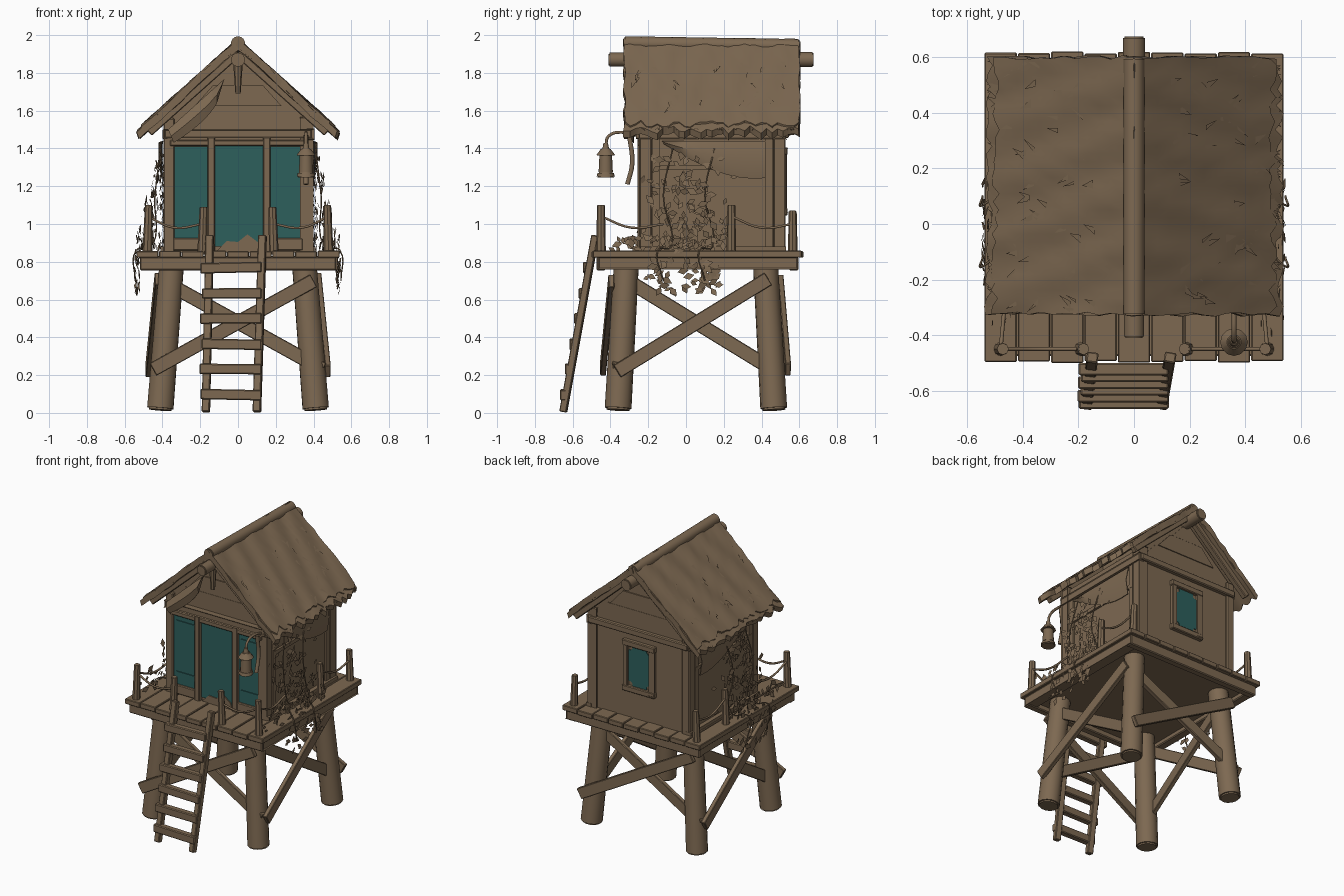
import bpy, bmesh, math, random
from mathutils import Vector

random.seed(7)
if "Cube" in bpy.data.objects:
    bpy.data.objects.remove(bpy.data.objects["Cube"])


def material(name, rgb):
    m = bpy.data.materials.new(name)
    m.use_nodes = True
    m.diffuse_color = (*rgb, 1)
    m.node_tree.nodes["Principled BSDF"].inputs["Base Color"].default_value = (*rgb, 1)
    return m


WOOD = material("weathered brown", (0.205, 0.14, 0.083))
TEAL = material("painted teal", (0.026, 0.115, 0.107))
SIDES = (-1, 1)


def finish(name, bm, mat=WOOD, smooth=False):
    bmesh.ops.recalc_face_normals(bm, faces=bm.faces)
    me = bpy.data.meshes.new(name)
    bm.to_mesh(me)
    bm.free()
    me.materials.append(mat)
    ob = bpy.data.objects.new(name, me)
    bpy.context.collection.objects.link(ob)
    if smooth:
        bpy.ops.object.select_all(action="DESELECT")
        ob.select_set(True)
        bpy.context.view_layer.objects.active = ob
        bpy.ops.object.shade_smooth_by_angle(angle=math.radians(40))
    return ob


def box(name, lo, hi, mat=WOOD, bevel=0.0):
    lo, hi = Vector(lo), Vector(hi)
    bm = bmesh.new()
    bmesh.ops.create_cube(bm, size=1)
    for v in bm.verts:
        v.co = (lo + hi) / 2 + v.co * (hi - lo)
    if bevel:
        bmesh.ops.bevel(bm, geom=bm.edges[:], offset=bevel, segments=1, affect="EDGES")
    finish(name, bm, mat)


def beam(name, a, b, thick, width):
    # Squared timber between two points; width lies in the vertical plane
    a, b = Vector(a), Vector(b)
    bm = bmesh.new()
    bmesh.ops.create_cube(bm, size=1)
    for v in bm.verts:
        v.co = v.co * Vector((thick, width, (b - a).length))
    bmesh.ops.bevel(bm, geom=bm.edges[:], offset=min(thick, width) * 0.12, segments=1, affect="EDGES")
    ob = finish(name, bm)
    ob.location = (a + b) / 2
    ob.rotation_euler = (b - a).to_track_quat("Z", "Y").to_euler()


def log(name, a, b, r1, r2, sides=14):
    a, b = Vector(a), Vector(b)
    bm = bmesh.new()
    bmesh.ops.create_cone(bm, cap_ends=True, segments=sides, radius1=r1, radius2=r2, depth=(b - a).length)
    rims = [e for e in bm.edges if any(len(f.verts) > 4 for f in e.link_faces)]
    bmesh.ops.bevel(bm, geom=rims, offset=min(r1, r2) * 0.15, segments=2, affect="EDGES")
    ob = finish(name, bm, smooth=True)
    ob.location = (a + b) / 2
    ob.rotation_euler = (b - a).to_track_quat("Z", "Y").to_euler()


def rope(name, points, r=0.007):
    cu = bpy.data.curves.new(name, "CURVE")
    cu.dimensions = "3D"
    cu.bevel_depth, cu.bevel_resolution, cu.resolution_u = r, 1, 5
    cu.use_fill_caps = True
    sp = cu.splines.new("BEZIER")
    sp.bezier_points.add(len(points) - 1)
    for p, co in zip(sp.bezier_points, points):
        p.co, p.handle_left_type, p.handle_right_type = co, "AUTO", "AUTO"
    cu.materials.append(WOOD)
    bpy.context.collection.objects.link(bpy.data.objects.new(name, cu))


def extrude(bm, offset):
    ext = bmesh.ops.extrude_face_region(bm, geom=bm.faces[:], use_keep_orig=True)["geom"]
    bmesh.ops.translate(bm, vec=offset, verts=[v for v in ext if isinstance(v, bmesh.types.BMVert)])


def sheet(name, rows, offset):
    bm = bmesh.new()
    grid = [[bm.verts.new(p) for p in row] for row in rows]
    for r, q in zip(grid, grid[1:]):
        for i in range(len(r) - 1):
            bm.faces.new((r[i], r[i + 1], q[i + 1], q[i]))
    extrude(bm, offset)
    finish(name, bm, smooth=True)


def prism(name, outline, y0, y1):
    bm = bmesh.new()
    bm.faces.new([bm.verts.new((x, y0, z)) for x, z in outline])
    extrude(bm, (0, y1 - y0, 0))
    finish(name, bm)


# Stilts and cross braces: on each face one brace outside the stilts, one between them
for s in SIDES:
    for yb, yt in ((-0.36, -0.315), (0.465, 0.42)):
        log("stilt", (s * 0.412, yb, 0.015), (s * 0.35, yt, 0.8), 0.071, 0.066)
    y_low, y_high = (-0.43, -0.385) if s < 0 else (0.53, 0.49)
    for d in SIDES:
        off = 0.01 if d == -s else -0.055
        beam("side_brace", (s * (0.465 + off), 0.055 + 0.42 * d, 0.22), (s * (0.415 + off), 0.055 - 0.38 * d, 0.71), 0.03, 0.075)
        off = s * (0.01 if d == s else -0.055)
        beam("end_brace", (d * 0.45, y_low + off, 0.23), (-d * 0.4, y_high + off, 0.7), 0.03, 0.075)

# Deck: frame and planks
for s in SIDES:
    box("deck_side_beam", (s * 0.52, -0.465, 0.76), (s * 0.46, 0.59, 0.825), bevel=0.006)
for y in (-0.475, 0.545):
    box("deck_end_beam", (-0.52, y, 0.755), (0.52, y + 0.05, 0.825), bevel=0.006)
box("deck_underside", (-0.5, -0.44, 0.79), (0.5, 0.57, 0.83))
planks = 9
for i in range(planks):
    x = -0.54 + 1.08 * i / planks
    j = random.uniform(-0.004, 0.008)
    box("deck_plank", (x + 0.002, -0.497 - j, 0.822), (x + 0.118, 0.617 + j, 0.857 - j / 2), bevel=0.004)

# Ladder
for xb, xt in ((-0.17, -0.15), (0.1, 0.13)):
    beam("ladder_rail", (xb, -0.65, 0.005), (xt, -0.48, 0.94), 0.042, 0.038)
for i in range(6):
    z = 0.1 + 0.133 * i
    y = -0.662 + 0.183 * z
    beam("ladder_rung", (-0.205 + random.uniform(0, 0.015), y, z), (0.125, y, z + random.uniform(-0.008, 0.008)), 0.045, 0.055)

# Walls and timber frame
prism("house_walls", [(-0.38, 0.85), (0.38, 0.85), (0.38, 1.55), (0, 1.895), (-0.38, 1.55)], -0.225, 0.51)
for s in SIDES:
    for y in (-0.215, 0.495):
        box("corner_post", (s * 0.395, y - 0.033, 0.85), (s * 0.335, y + 0.033, 1.56), bevel=0.006)
    box("side_top_beam", (s * 0.4, -0.25, 1.45), (s * 0.37, 0.53, 1.5), bevel=0.005)
    box("side_bar", (s * 0.395, -0.18, 1.285), (s * 0.375, 0.46, 1.31))
    for y in (-0.18, 0.42):
        box("side_stud", (s * 0.393, y, 0.86), (s * 0.375, y + 0.04, 1.45))
    box("side_sill", (s * 0.41, -0.24, 0.85), (s * 0.37, 0.53, 0.88))
for y, d in ((-0.225, -1), (0.51, 1)):
    box("tie_beam", (-0.39, y, 1.455), (0.39, y + d * 0.035, 1.5), bevel=0.006)
    for k in range(3):
        w = 0.35 - 0.12 * k
        z = 1.51 + 0.115 * k
        prism("gable_board", [(-w, z), (w, z), (w - 0.1, z + 0.112), (0.1 - w, z + 0.112)], y, y + d * (0.006 + 0.003 * (k % 2)))

# Front door, shutters and their posts
box("door", (-0.125, -0.235, 0.88), (0.135, -0.228, 1.42), TEAL)
for x0, x1 in ((-0.335, -0.16), (0.17, 0.335)):
    box("shutter", (x0, -0.235, 0.92), (x1, -0.228, 1.41), TEAL)
    for z in (0.98, 1.34):
        box("shutter_strap", (x0 + 0.02, -0.241, z), (x1 - 0.01, -0.234, z + 0.035), TEAL)
    box("shutter_sill", (x0 - 0.01, -0.25, 0.86), (x1 + 0.01, -0.22, 0.925), bevel=0.005)
for x in (-0.142, 0.152):
    box("door_post", (x - 0.02, -0.258, 0.85), (x + 0.02, -0.22, 1.46), bevel=0.005)
box("door_lintel", (-0.36, -0.255, 1.412), (0.36, -0.22, 1.445), bevel=0.005)
prism("door_worn_base", [(-0.12, 0.85), (0.13, 0.85), (0.11, 0.9), (0.05, 0.945), (0, 0.905), (-0.06, 0.91)], -0.242, -0.225)

# Back window
prism("back_window_surround", [(-0.1, 1.06), (0.1, 1.06), (0.1, 1.39), (-0.1, 1.39)], 0.505, 0.514)
pane = bmesh.new()
corners = [pane.verts.new((x, 0.52, z)) for x, z in ((-0.085, 1.085), (0.085, 1.085), (0.085, 1.365), (-0.085, 1.365))]
pane.faces.new(corners)
bmesh.ops.bevel(pane, geom=corners, offset=0.03, segments=3, affect="VERTICES")
extrude(pane, (0, -0.007, 0))
finish("back_window_pane", pane, TEAL)
for s in SIDES:
    box("window_jamb", (s * 0.085, 0.505, 1.06), (s * 0.122, 0.535, 1.4), bevel=0.005)
for z in (1.045, 1.365):
    box("window_rail", (-0.128, 0.505, z), (0.128, 0.538, z + 0.04), bevel=0.005)


# Thatched roof: a main layer and a slightly shorter top layer on each slope
def roof_height(u):
    return 1.968 - 0.895 * u


def thatch(s, u1, lift):
    rows = []
    for i in range(13):
        row = []
        for j in range(33):
            ragged = random.uniform(-0.02, 0.012) if i == 12 else 0
            u = u1 * i / 12 + ragged
            wob = 0.006 * math.sin(j * 0.9 + i * 0.5) + random.uniform(-0.004, 0.004)
            y = -0.325 + 0.925 * j / 32 + (random.uniform(-0.008, 0.008) if j in (0, 32) else 0)
            row.append((s * u, y, roof_height(u) + lift + wob))
        rows.append(row)
    sheet("thatch_layer", rows, (-s * 0.012, 0, -0.035))


for s in SIDES:
    thatch(s, 0.528, 0)
    thatch(s, 0.505, 0.01)
    for y in (-0.285, 0.555):
        beam("gable_rafter", (0, y, 1.903), (s * 0.47, y, 1.482), 0.04, 0.04)
    bm = bmesh.new()
    for i in range(90):  # straw tufts along the eaves and across the slope
        u = 0.51 if i % 2 else random.uniform(0.15, 0.48)
        p = Vector((s * u, random.uniform(-0.32, 0.59), roof_height(u) + (0 if i % 2 else 0.014)))
        down = Vector((s * 0.02, random.uniform(-0.02, 0.02), -0.016))
        wid = Vector((0, random.uniform(0.006, 0.016), 0))
        bm.faces.new([bm.verts.new(q) for q in (p - down - wid, p - down + wid, p + down + wid * 0.3)])
    finish("straw_tufts", bm)
log("ridge_cap", (0, -0.33, 1.956), (0, 0.6, 1.941), 0.038, 0.038)
log("ridge_pole", (0, -0.41, 1.87), (0, 0.675, 1.87), 0.037, 0.04)
log("ridge_hanger", (0, -0.28, 1.69), (0, -0.28, 1.86), 0.014, 0.026, 8)

# Railing posts and slack ropes
for s in SIDES:
    for x, y, top in ((0.48, -0.45, 1.1), (0.19, -0.45, 1.09), (0.48, 0.24, 1.1), (0.48, 0.565, 1.07)):
        log("rail_post", (s * x, y, 0.84), (s * (x - 0.008), y, top), 0.026, 0.021, 8)
    for a, b in (((0.48, -0.45), (0.19, -0.45)), ((0.48, 0.24), (0.48, 0.565)), ((0.48, -0.45), (0.45, -0.12))):
        m = [(p + q) / 2 for p, q in zip(a, b)]
        rope("slack_rope", [(s * a[0], a[1], 1.04), (s * m[0], m[1], 0.98), (s * b[0], b[1], 1.0)])

# Hanging cloths on the gable and the sides
rows = []
for i in range(9):
    t = i / 8
    top = Vector((-0.07 - 0.3 * t, -0.27, 1.77 - 0.27 * t))
    low = Vector((-0.08 - 0.26 * t, -0.28, 1.75 - 0.32 * math.sqrt(t)))
    rows.append([top, (top + low) / 2 + Vector((0, -0.02, 0)), low])
sheet("gable_cloth", rows, (0, 0.006, 0))
for s in SIDES:
    rows = []
    for i in range(9):
        t = i / 8
        z = 1.425 - 0.185 * math.sin(t * 1.75)
        rows.append([(s * 0.4, -0.13 + 0.55 * t, 1.44), (s * 0.42, -0.12 + 0.54 * t, (1.44 + z) / 2), (s * 0.405, -0.12 + 0.54 * t, z)])
    sheet("side_cloth", rows, (-s * 0.005, 0, 0))

# Lantern on its bracket
rope("lantern_bracket", [(0.36, -0.23, 1.46), (0.36, -0.32, 1.485), (0.36, -0.41, 1.465), (0.36, -0.425, 1.41)], 0.009)
rope("bracket_brace", [(0.36, -0.31, 1.21), (0.36, -0.285, 1.32), (0.36, -0.3, 1.47)], 0.014)
for z0, z1, r1, r2 in ((1.245, 1.275, 0.05, 0.042), (1.27, 1.37, 0.038, 0.033), (1.362, 1.4, 0.052, 0.024), (1.395, 1.43, 0.018, 0.012)):
    log("lantern_part", (0.36, -0.425, z0), (0.36, -0.425, z1), r1, r2, 12)

# Creepers on both sides: stems, wall leaves, deck leaves and trailing leaves
for s in SIDES:
    for y in (-0.12, 0.1):
        rope("creeper_stem", [(s * 0.41, y + 0.05, 1.4), (s * 0.44, y, 1.15), (s * 0.46, y + 0.04, 0.88),
                              (s * 0.54, y - 0.03, 0.86), (s * 0.545, y, 0.7)], 0.004)
    bm = bmesh.new()
    for i in range(210):
        if i < 140:
            z = 0.87 + 0.5 * random.random() ** 1.3
            c = Vector((s * (0.395 + random.random() ** 1.7 * 0.25 * (1.5 - z)), random.gauss(0, 0.1), z))
        elif i < 170:
            c = Vector((s * random.uniform(0.44, 0.54), random.uniform(-0.4, 0.2), random.uniform(0.86, 0.93)))
        else:
            c = Vector((s * random.uniform(0.52, 0.545), random.uniform(-0.22, 0.18), random.uniform(0.64, 0.86)))
        ang, size = random.uniform(0, 2 * math.pi), random.uniform(0.018, 0.034)
        a = Vector((random.uniform(-0.3, 0.3), math.cos(ang), math.sin(ang))) * size
        b = Vector((random.uniform(-0.3, 0.3), -math.sin(ang), math.cos(ang))) * size * 0.6
        bm.faces.new([bm.verts.new(q) for q in (c - a, c + b, c + a, c - b)])
    finish("creeper_leaves", bm)
